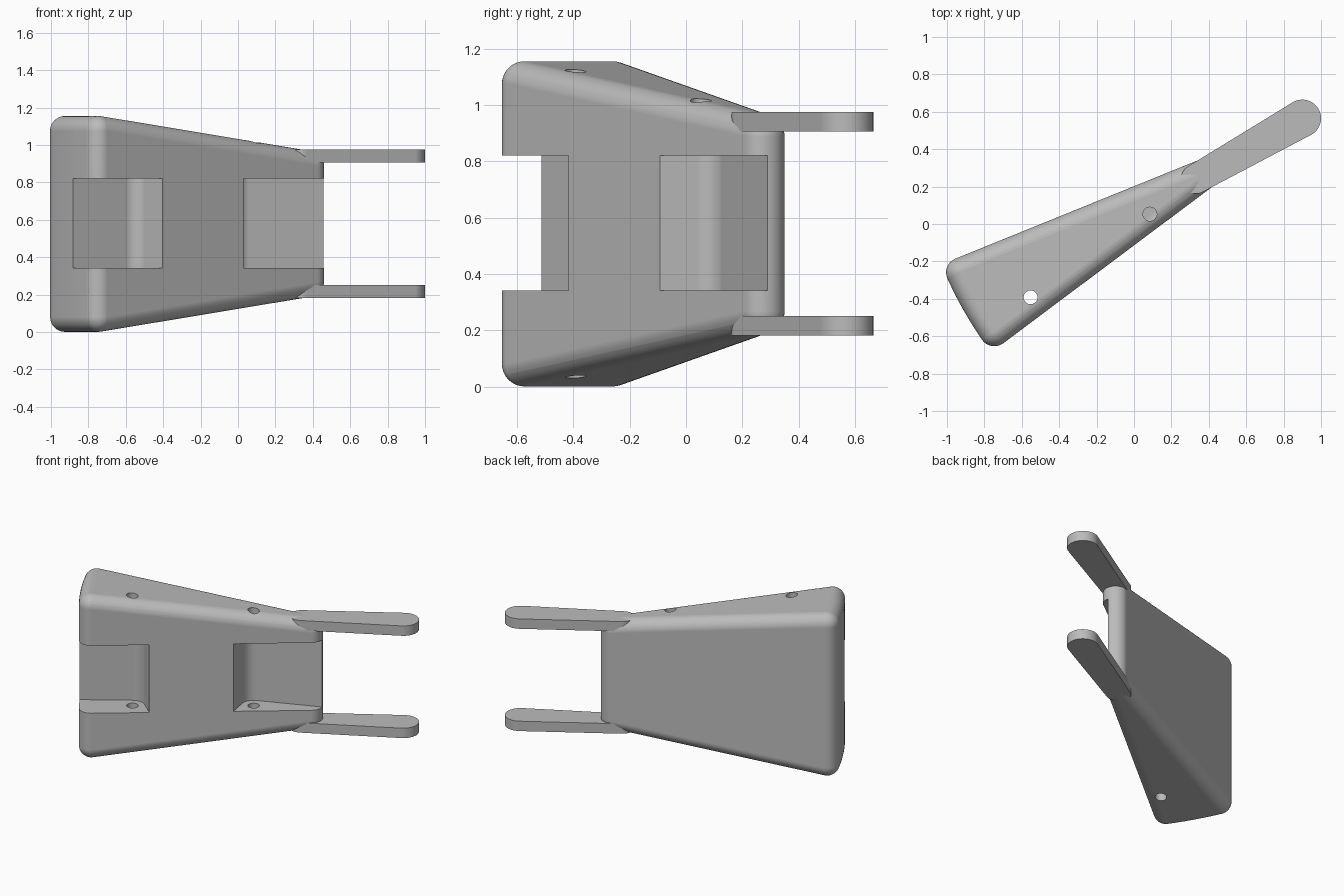
import bpy, bmesh
from math import cos, sin, pi, atan2, asin, hypot, radians
from mathutils import Matrix

MID = 0.578          # height of the mirror plane
R = 0.08             # edge rounding of the body
TIP = (0.38, 0.27)   # centre of the rounded narrow end
PIVOT = (0.9, 0.565)  # centre of the rounded arm ends
PINS = [(-0.553, -0.392), (0.085, 0.053)]

if "Cube" in bpy.data.objects:
    bpy.data.objects.remove(bpy.data.objects["Cube"], do_unlink=True)

grey = bpy.data.materials.new("plain grey")
grey.use_nodes = True
grey.diffuse_color = (0.5, 0.5, 0.5, 1)
grey.node_tree.nodes["Principled BSDF"].inputs["Base Color"].default_value = (0.5, 0.5, 0.5, 1)


def make(name, bm):
    bmesh.ops.recalc_face_normals(bm, faces=bm.faces)
    mesh = bpy.data.meshes.new(name)
    bm.to_mesh(mesh)
    bm.free()
    mesh.materials.append(grey)
    ob = bpy.data.objects.new(name, mesh)
    bpy.context.collection.objects.link(ob)
    return ob


def hull(bm):
    res = bmesh.ops.convex_hull(bm, input=bm.verts)
    junk = {g for k in ("geom_interior", "geom_unused") for g in res[k]
            if isinstance(g, bmesh.types.BMVert)}
    bmesh.ops.delete(bm, geom=list(junk), context="VERTS")
    bmesh.ops.dissolve_limit(bm, angle_limit=radians(0.3), verts=bm.verts, edges=bm.edges)


def prism(name, points, z0, z1):
    bm = bmesh.new()
    face = bm.faces.new([bm.verts.new((x, y, z0)) for x, y in points])
    ext = bmesh.ops.extrude_face_region(bm, geom=[face])
    verts = [g for g in ext["geom"] if isinstance(g, bmesh.types.BMVert)]
    bmesh.ops.translate(bm, vec=(0, 0, z1 - z0), verts=verts)
    return make(name, bm)


def arc(centre, r, a0, a1, n):
    return [(centre[0] + r * cos(a0 + (a1 - a0) * i / n),
             centre[1] + r * sin(a0 + (a1 - a0) * i / n)) for i in range(n + 1)]


def tangent(p, c, r, side):
    # Angle on the circle where a line from p touches it
    dx, dy = p[0] - c[0], p[1] - c[1]
    return atan2(dy, dx) + side * (pi / 2 - asin(r / hypot(dx, dy)))


def finish(ob):
    bpy.ops.object.select_all(action="DESELECT")
    ob.select_set(True)
    bpy.context.view_layer.objects.active = ob
    for mod in list(ob.modifiers):
        bpy.ops.object.modifier_apply(modifier=mod.name)
    bpy.ops.object.shade_smooth_by_angle(angle=radians(30))
    mod = ob.modifiers.new("flat shading", "WEIGHTED_NORMAL")
    mod.keep_sharp = True


# Body: hull around balls placed at the corners of a wedge
back, front = (-0.92, -0.257), (-0.752, -0.577)
a0 = atan2(back[1] - PIVOT[1], back[0] - PIVOT[0])
a1 = atan2(front[1] - PIVOT[1], front[0] - PIVOT[0])
corners = [(p, 1.075 - MID) for p in arc(PIVOT, 2.002, a0, a1, 6)] + [(TIP, 0.888 - MID)]
bm = bmesh.new()
for (x, y), h in corners:
    for s in (-1, 1):
        bmesh.ops.create_uvsphere(bm, u_segments=40, v_segments=20, radius=R,
                                  matrix=Matrix.Translation((x, y, MID + s * h)))
hull(bm)
body = make("body", bm)


# Pockets around each pin, with tangent walls running out of the body
def pocket(name, pin, start, end, outside):
    b0, b1 = tangent(start, pin, R, -1), tangent(end, pin, R, 1)
    while b1 > b0:
        b1 -= 2 * pi
    path = arc(pin, R, b0, b1, 16)

    def beyond(p, q):
        d = hypot(p[0] - q[0], p[1] - q[1])
        return (p[0] + (p[0] - q[0]) / d * 0.2, p[1] + (p[1] - q[1]) / d * 0.2)
    points = [beyond(start, path[0])] + path + [beyond(end, path[-1])] + outside
    return prism(name, points, 0.342, 0.82)


cutters = [
    pocket("wide_pocket_cutter", PINS[0], (-0.87, -0.505), (-0.40, -0.42), [(-0.4, -1), (-1.1, -1)]),
    pocket("narrow_pocket_cutter", PINS[1], (0.03, -0.095), (0.46, 0.29), [(0.7, 0), (0.4, -0.3)]),
]
for pin in PINS:
    cutters.append(prism("pin_hole_cutter", arc(pin, 0.037, 0, 2 * pi * 31 / 32, 31), -0.2, 1.4))
for cutter in cutters:
    cutter.hide_render = True
    mod = body.modifiers.new("cut", "BOOLEAN")
    mod.operation = "DIFFERENCE"
    mod.solver = "EXACT"
    mod.object = cutter
finish(body)
for cutter in cutters:
    bpy.data.objects.remove(cutter, do_unlink=True)

# Arms: tapered bars with rounded ends, mirrored top and bottom
for name, s in (("upper_arm", 1), ("lower_arm", -1)):
    bm = bmesh.new()
    for centre, r in (((0.33, 0.241), 0.079), (TIP, R), (PIVOT, 0.1)):
        for x, y in arc(centre, r, 0, 2 * pi * 47 / 48, 47):
            for h in (0.327, 0.397):
                bm.verts.new((x, y, MID + s * h))
    hull(bm)
    finish(make(name, bm))
